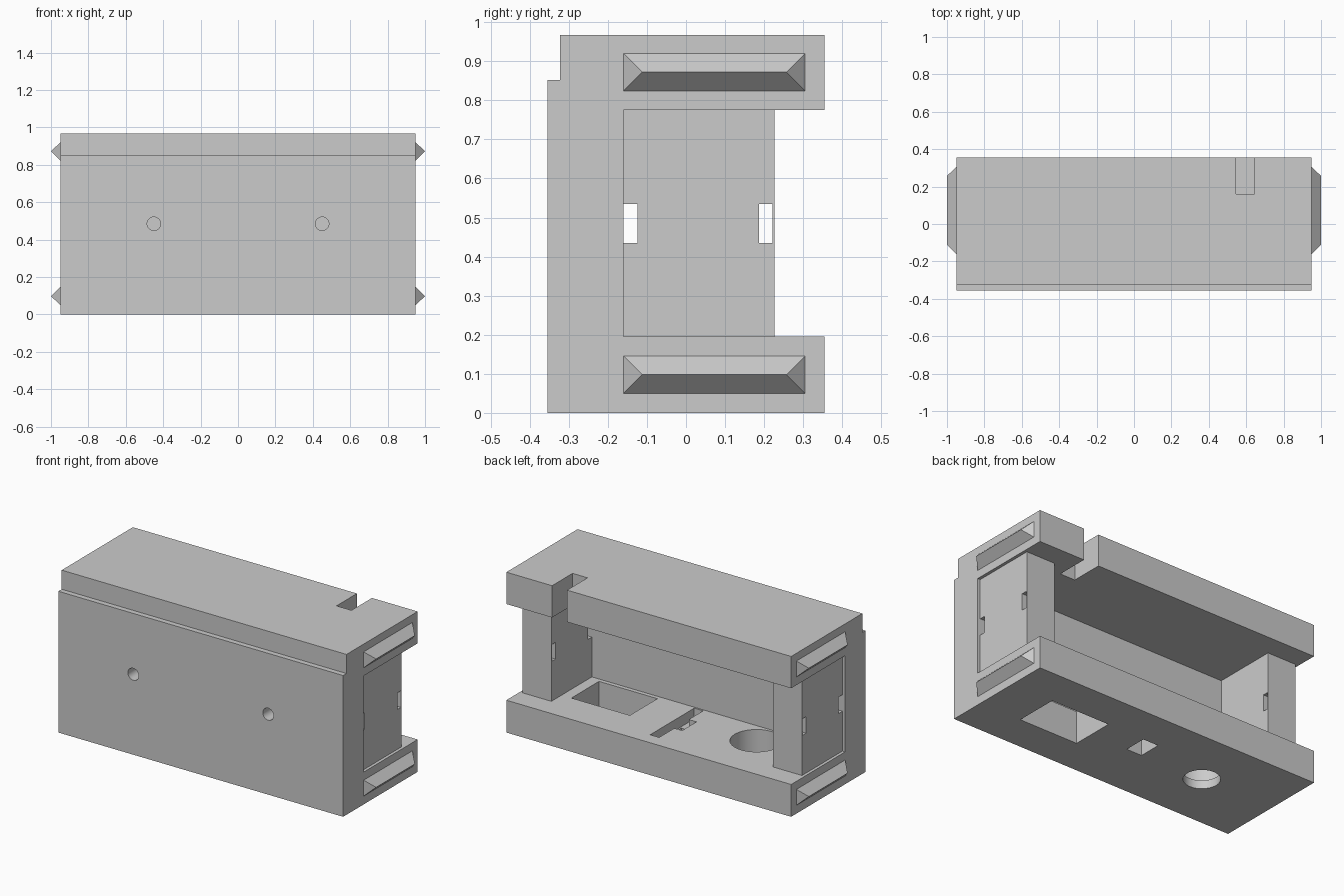
import bpy
import bmesh
from math import pi
from mathutils import Matrix, Vector

cube = bpy.data.objects.get("Cube")
if cube:
    bpy.data.objects.remove(cube)

grey = bpy.data.materials.new("plain grey")
grey.use_nodes = True
colour = (0.6, 0.6, 0.6, 1)
grey.diffuse_color = colour
grey.node_tree.nodes["Principled BSDF"].inputs["Base Color"].default_value = colour


def add_object(name, bm):
    bmesh.ops.recalc_face_normals(bm, faces=bm.faces)
    mesh = bpy.data.meshes.new(name)
    bm.to_mesh(mesh)
    bm.free()
    mesh.materials.append(grey)
    obj = bpy.data.objects.new(name, mesh)
    bpy.context.collection.objects.link(obj)
    return obj


def box(name, low, high):
    low, high = Vector(low), Vector(high)
    bm = bmesh.new()
    bmesh.ops.create_cube(bm, size=1)
    bmesh.ops.scale(bm, vec=high - low, verts=bm.verts)
    bmesh.ops.translate(bm, vec=(low + high) / 2, verts=bm.verts)
    return add_object(name, bm)


def cylinder(name, centre, radius, depth, axis="Z"):
    bm = bmesh.new()
    turn = Matrix.Rotation(pi / 2, 4, "X") if axis == "Y" else Matrix()
    bmesh.ops.create_cone(bm, cap_ends=True, segments=48, radius1=radius,
                          radius2=radius, depth=depth,
                          matrix=Matrix.Translation(centre) @ turn)
    return add_object(name, bm)


def cut(target, cutter):
    cutter.hide_render = True
    mod = target.modifiers.new("cut", "BOOLEAN")
    mod.operation = "DIFFERENCE"
    mod.solver = "EXACT"
    mod.object = cutter
    bpy.context.view_layer.update()
    graph = bpy.context.evaluated_depsgraph_get()
    result = bpy.data.meshes.new_from_object(target.evaluated_get(graph))
    target.modifiers.clear()
    target.data = result
    bpy.data.objects.remove(cutter)


# Housing: C-shaped profile (y, z) swept along x
half = 0.95
back, inner, front, step = 0.355, -0.16, -0.355, -0.323
floor_z, roof_z, step_z, top_z = 0.195, 0.775, 0.852, 0.967
profile = [(front, 0), (back, 0), (back, floor_z), (inner, floor_z),
           (inner, roof_z), (back, roof_z), (back, top_z), (step, top_z),
           (step, step_z), (front, step_z)]
bm = bmesh.new()
face = bm.faces.new([bm.verts.new((-half, y, z)) for y, z in profile])
sweep = bmesh.ops.extrude_face_region(bm, geom=[face])
bmesh.ops.translate(bm, vec=(2 * half, 0, 0),
                    verts=[v for v in sweep["geom"] if isinstance(v, bmesh.types.BMVert)])
housing = add_object("housing", bm)

# Cable notch in the top plate
cut(housing, box("notch_cutter", (0.545, 0.16, 0.7), (0.645, 0.5, 1.1)))

# Floor openings: window, shallow channel, slot and stepped round hole
cut(housing, box("window_cutter", (0.285, -0.135, -0.1), (0.675, 0.128, 0.3)))
cut(housing, box("channel_cutter", (-0.01, -0.15, 0.13), (0.05, 0.27, 0.3)))
cut(housing, box("slot_cutter", (-0.062, -0.012, -0.1), (0.04, 0.125, 0.3)))
cut(housing, cylinder("hole_cutter", (-0.47, 0, 0.1), 0.1, 0.4))
cut(housing, cylinder("counterbore_cutter", (-0.47, 0, 0.2), 0.145, 0.3))

# Blind round holes in the front
for side in (-1, 1):
    cut(housing, cylinder("front_hole_cutter", (side * 0.45, front, 0.485), 0.036, 0.24, "Y"))


def rail(name, side):
    # Hipped ridge: the outer edge of a box collapses to a line
    bm = bmesh.new()
    y0, y1, height, run = -0.16, 0.305, 0.048, 0.048
    base = [bm.verts.new((side * half, y, z))
            for y, z in ((y0, -height), (y1, -height), (y1, height), (y0, height))]
    ridge = [bm.verts.new((side, y, 0)) for y in (y0 + run, y1 - run)]
    a, b, c, d = base
    p, q = ridge
    for loop in (base, (a, b, q, p), (c, d, p, q), (b, c, q), (d, a, p)):
        bm.faces.new(loop)
    return add_object(name, bm)


# End walls with strap slots, and side rails
for label, side in (("left", 1), ("right", -1)):
    xs = sorted((side * 0.74, side * 0.932))
    wall = box(label + "_end_wall", (xs[0], inner, floor_z), (xs[1], 0.226, roof_z))
    for y0, y1 in ((-0.2, -0.124), (0.187, 0.222)):
        cut(wall, box("strap_cutter", (xs[0] - 0.1, y0, 0.435), (xs[1] + 0.1, y1, 0.535)))
    for level, z in (("lower", 0.098), ("upper", 0.872)):
        rail(f"{label}_{level}_rail", side).location.z = z

# Smooth the round holes, keep all edges crisp
bpy.ops.object.select_all(action="DESELECT")
housing.select_set(True)
bpy.context.view_layer.objects.active = housing
bpy.ops.object.shade_smooth_by_angle(angle=pi / 6)
